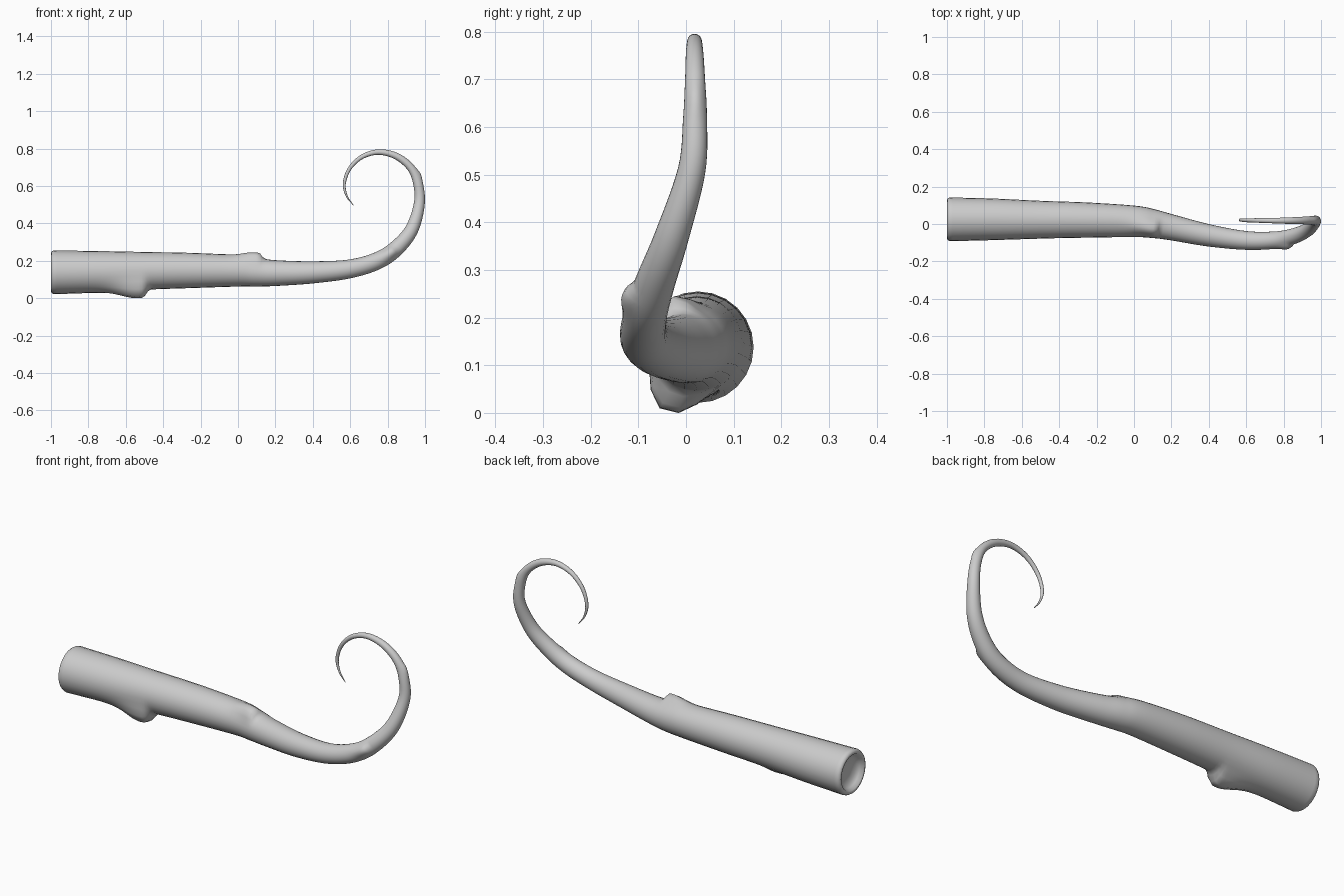
import bpy, bmesh, math
from mathutils import Vector, Matrix

if "Cube" in bpy.data.objects:
    bpy.data.objects.remove(bpy.data.objects["Cube"])

SIDES = 24
STEP = 0.015

# Centre line of the branch: x, y, z, radius
PATH = [
    (-0.985, .025, .138, .117), (-.75, .025, .141, .111), (-.5, .023, .146, .101),
    (-.25, .021, .148, .094), (0, .014, .146, .084), (.1, .002, .139, .077),
    (.2, -.018, .134, .069), (.4, -.061, .138, .059), (.6, -.088, .157, .050),
    (.75, -.086, .202, .046), (.85, -.066, .270, .042), (.93, -.030, .370, .036),
    (.970, .012, .51, .029), (.960, .019, .62, .025), (.922, .019, .70, .021),
    (.845, .018, .76, .018), (.75, .018, .781, .0145), (.66, .019, .754, .012),
    (.595, .020, .69, .010), (.568, .022, .61, .008), (.582, .022, .545, .005),
    (.617, .022, .497, .0015),
]

# Cut-off twig knots: position, direction, height, length before, length after, angular width
KNOTS = [
    ((-.53, .02, .145), (0, -.065, -.135), .056, .13, .045, .50),
    ((.105, 0, .139), (0, -.035, .105), .032, .09, .03, .45),
    ((.81, -.076, .24), (.1, -1, .1), .016, .05, .02, .50),
    ((.95, .019, .66), (1, 0, .5), .006, .04, .02, .60),
]


def spline(points):
    """Catmull-Rom resampling in four dimensions at an even step."""
    pts = [Vector(p) for p in points]
    pts = [2 * pts[0] - pts[1]] + pts + [2 * pts[-1] - pts[-2]]
    out = []
    for a, b, c, d in zip(pts, pts[1:], pts[2:], pts[3:]):
        n = max(4, int((c - b).length / STEP))
        for i in range(n):
            t = i / n
            out.append(0.5 * (2 * b + (c - a) * t + (2 * a - 5 * b + 4 * c - d) * t * t
                              + (3 * b - a - 3 * c + d) * t ** 3))
    return out + [pts[-2]]


samples = spline(PATH)
centres = [s.to_3d() for s in samples]
radii = [s.w for s in samples]
arc = [0.0]
for a, b in zip(centres, centres[1:]):
    arc.append(arc[-1] + (b - a).length)

knots = []
for pos, direction, h, before, after, width in KNOTS:
    near = min(range(len(centres)), key=lambda i: (centres[i] - Vector(pos)).length)
    knots.append((arc[near], Vector(direction), h, before, after, width))


def swelling(s, out, tangent):
    """Extra radius from the knots in one outward direction."""
    total = 0
    for s0, direction, h, before, after, width in knots:
        t = s - s0
        flat = direction - tangent * direction.dot(tangent)
        if abs(t) > 0.4 or flat.length < 1e-6:
            continue
        along = math.exp(-(t / before) ** 2) if t < 0 else math.exp(-(t / after) ** 4)
        total += h * along * math.exp(-(out.angle(flat) / width) ** 2)
    return total


bm = bmesh.new()


def add_ring(centre, normal, binormal, radius, tangent, s):
    ring = []
    for k in range(SIDES):
        a = 2 * math.pi * k / SIDES
        out = normal * math.cos(a) + binormal * math.sin(a)
        ring.append(bm.verts.new(centre + out * (radius + swelling(s, out, tangent))))
    return ring


# Rounded, slightly hollow cut end
rings = []
X, Y, Z = Vector((1, 0, 0)), Vector((0, 1, 0)), Vector((0, 0, 1))
for dx, r in ((.022, .03), (.018, .068), (.004, .084), (-.012, .094), (-.015, .102), (-.011, .111)):
    rings.append(add_ring(centres[0] + X * dx, Y, Z, r, X, -1))

# Tapered body swept with a twist-free frame
normal, last = Y.copy(), X.copy()
for i, c in enumerate(centres):
    tangent = (centres[min(i + 1, len(centres) - 1)] - centres[max(i - 1, 0)]).normalized()
    normal.rotate(last.rotation_difference(tangent))
    normal = (normal - tangent * normal.dot(tangent)).normalized()
    last = tangent
    rings.append(add_ring(c, normal, tangent.cross(normal), radii[i], tangent, arc[i]))

for a, b in zip(rings, rings[1:]):
    for k in range(SIDES):
        n = (k + 1) % SIDES
        bm.faces.new((a[k], a[n], b[n], b[k]))
bm.faces.new(rings[0])
bm.faces.new(rings[-1])
bmesh.ops.recalc_face_normals(bm, faces=bm.faces)

mesh = bpy.data.meshes.new("curled_branch")
bm.to_mesh(mesh)
bm.free()
branch = bpy.data.objects.new("curled_branch", mesh)
bpy.context.collection.objects.link(branch)
bpy.context.view_layer.objects.active = branch
branch.select_set(True)
bpy.ops.object.shade_smooth_by_angle(angle=math.radians(50))
